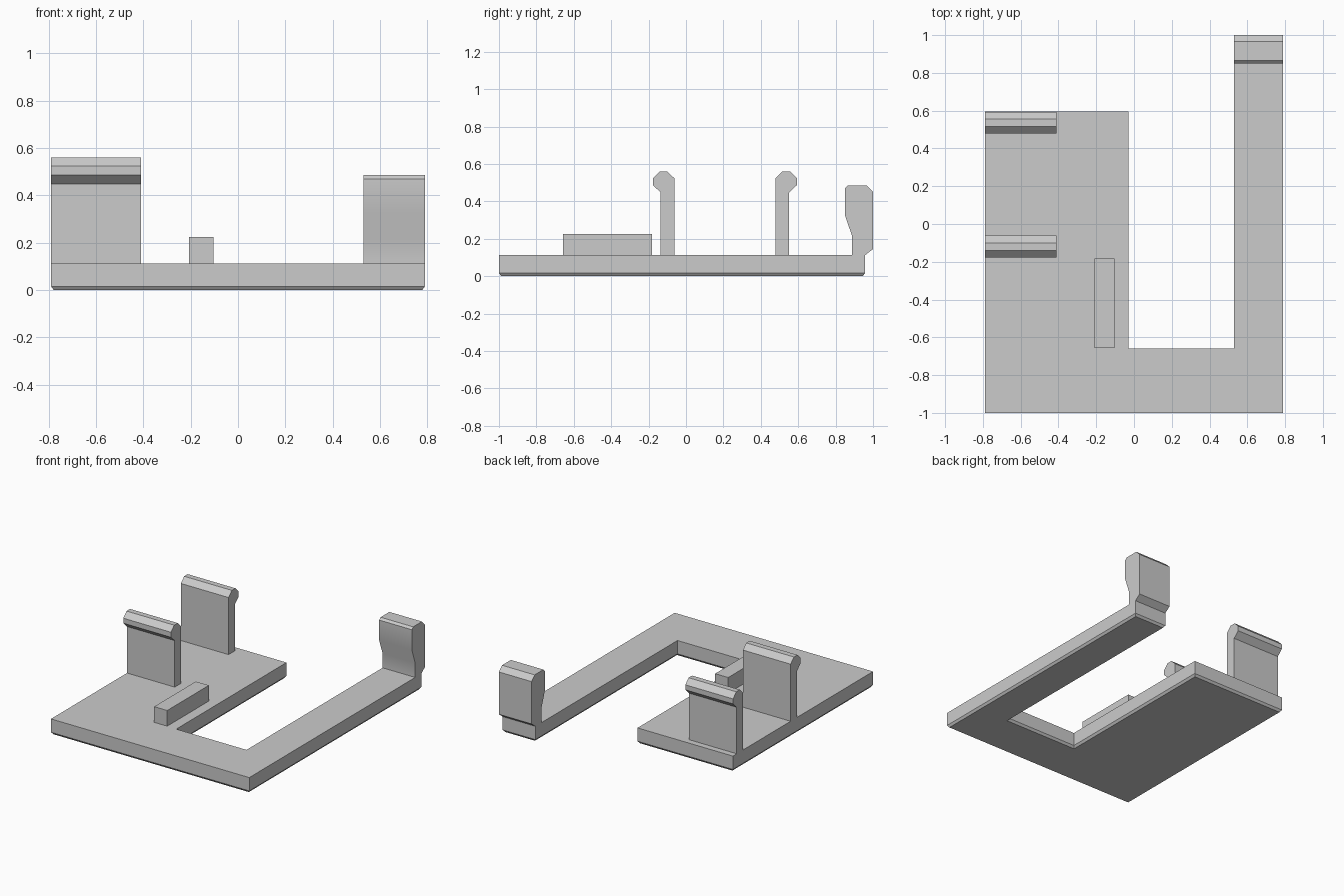
import bpy, bmesh, math
from mathutils import Vector

if "Cube" in bpy.data.objects:
    bpy.data.objects.remove(bpy.data.objects["Cube"], do_unlink=True)

GREY = (0.6, 0.6, 0.6, 1.0)
grey = bpy.data.materials.new("plain grey")
grey.use_nodes = True
grey.diffuse_color = GREY
grey.node_tree.nodes["Principled BSDF"].inputs["Base Color"].default_value = GREY

SLAB_TOP = 0.112
HALF_WIDTH = 0.79
CHAMFER = 0.016


def prism(name, outline, along, foot=0.0):
    """Extrude a closed outline by a vector; foot chamfers the underside."""
    bm = bmesh.new()
    face = bm.faces.new([bm.verts.new(p) for p in outline])
    moved = bmesh.ops.extrude_face_region(bm, geom=[face], use_keep_orig=True)
    verts = [v for v in moved["geom"] if isinstance(v, bmesh.types.BMVert)]
    bmesh.ops.translate(bm, verts=verts, vec=Vector(along))
    bmesh.ops.recalc_face_normals(bm, faces=bm.faces)
    if foot:
        bm.normal_update()
        under = min(bm.faces, key=lambda f: f.calc_center_median().z)
        bmesh.ops.inset_region(bm, faces=[under], thickness=foot * 0.75,
                               use_even_offset=True)
        bmesh.ops.translate(bm, verts=under.verts, vec=(0, 0, -foot))
    mesh = bpy.data.meshes.new(name)
    bm.to_mesh(mesh)
    bm.free()
    mesh.materials.append(grey)
    obj = bpy.data.objects.new(name, mesh)
    bpy.context.collection.objects.link(obj)
    return obj


def side_prism(name, profile, x0, x1):
    """Extrude a side profile of (y, z) points across x."""
    return prism(name, [(x0, y, z) for y, z in profile], (x1 - x0, 0, 0))


# U-shaped base: wide plate, front strip and long arm
base = [(-HALF_WIDTH, -1), (HALF_WIDTH, -1), (HALF_WIDTH, 0.957), (0.53, 0.957),
        (0.53, -0.66), (-0.03, -0.66), (-0.03, 0.595), (-HALF_WIDTH, 0.595)]
prism("base_plate", [(x, y, CHAMFER) for x, y in base],
      (0, 0, SLAB_TOP - CHAMFER), foot=CHAMFER)

# Pair of clips with outward lips, mirrored about the middle of the pair
clip = [(0.27, SLAB_TOP), (0.343, SLAB_TOP), (0.343, 0.447), (0.385, 0.487),
        (0.385, 0.523), (0.348, 0.56), (0.308, 0.56), (0.27, 0.523)]
for name, side in (("front_clip", -1), ("back_clip", 1)):
    side_prism(name, [(0.208 + side * y, z) for y, z in clip], -HALF_WIDTH, -0.41)

# Stop rib beside the opening
rib = [(-0.657, SLAB_TOP), (-0.183, SLAB_TOP), (-0.183, 0.225), (-0.657, 0.225)]
side_prism("stop_rib", rib, -0.208, -0.104)

# Hook at the end of the arm, with a softly shaded inner face
hook = [(0.888, SLAB_TOP), (0.957, SLAB_TOP), (1, 0.145), (1, 0.45), (0.965, 0.485),
        (0.865, 0.485), (0.85, 0.47), (0.85, 0.325), (0.888, 0.215)]
arm_hook = side_prism("arm_hook", hook, 0.53, HALF_WIDTH)
bpy.ops.object.select_all(action="DESELECT")
arm_hook.select_set(True)
bpy.context.view_layer.objects.active = arm_hook
bpy.ops.object.shade_smooth_by_angle(angle=math.radians(30))
